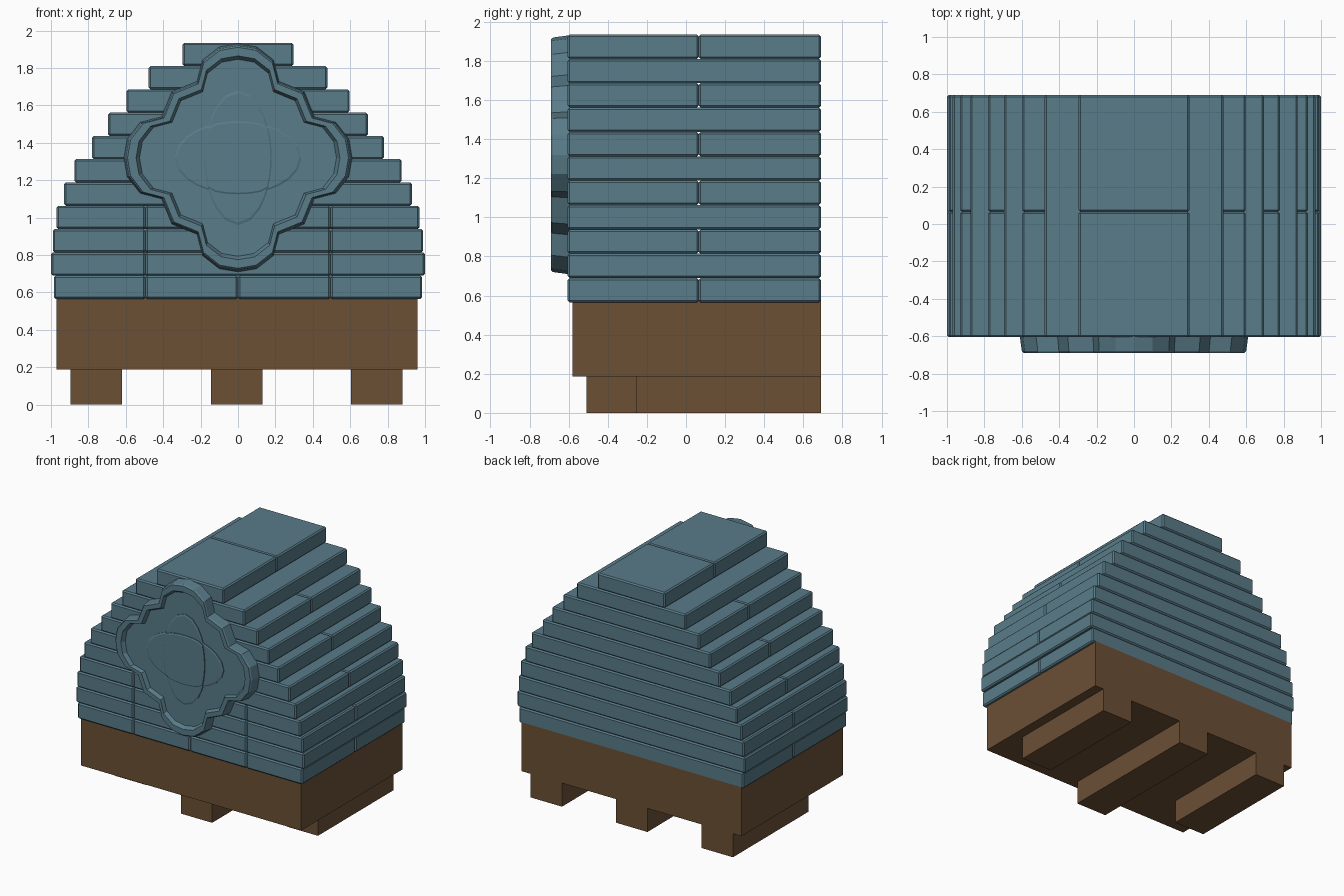
import bpy, bmesh, math

if "Cube" in bpy.data.objects:
    bpy.data.objects.remove(bpy.data.objects["Cube"])


def material(name, rgb):
    m = bpy.data.materials.new(name)
    m.diffuse_color = (*rgb, 1)
    m.use_nodes = True
    m.node_tree.nodes["Principled BSDF"].inputs["Base Color"].default_value = m.diffuse_color
    return m


SLATE = material("slate_blue", (0.10, 0.20, 0.25))
WOOD = material("wood", (0.15, 0.08, 0.036))


def finish(bm, name, mat):
    bmesh.ops.recalc_face_normals(bm, faces=bm.faces)
    me = bpy.data.meshes.new(name)
    bm.to_mesh(me)
    bm.free()
    ob = bpy.data.objects.new(name, me)
    bpy.context.collection.objects.link(ob)
    me.materials.append(mat)
    return ob


def box(name, x0, x1, y0, y1, z0, z1, mat, bevel=0.0):
    bm = bmesh.new()
    bmesh.ops.create_cube(bm, size=1)
    for v in bm.verts:
        v.co = ((x0 + x1) / 2 + v.co.x * (x1 - x0),
                (y0 + y1) / 2 + v.co.y * (y1 - y0),
                (z0 + z1) / 2 + v.co.z * (z1 - z0))
    if bevel:
        bmesh.ops.bevel(bm, geom=bm.edges[:], offset=bevel, segments=1,
                        affect='EDGES', profile=0.5)
    return finish(bm, name, mat)


def stacked(name, rings, mat):
    """Bridge (outline, y) rings of equal length, closing both ends."""
    bm = bmesh.new()
    loops = [[bm.verts.new((x, y, CZ + z)) for x, z in pts] for pts, y in rings]
    for a, b in zip(loops, loops[1:]):
        for i in range(len(a)):
            j = (i + 1) % len(a)
            bm.faces.new((a[i], a[j], b[j], b[i]))
    bm.faces.new(loops[0])
    bm.faces.new(loops[-1])
    return finish(bm, name, mat)


# Wooden base and three runners, the middle one longer at the front
box("base", -0.97, 0.96, -0.58, 0.69, 0.187, 0.575, WOOD)
for n, x, y in (("left", -0.895, -0.255), ("middle", -0.145, -0.51), ("right", 0.605, -0.255)):
    box(n + "_runner", x, x + 0.275, y, 0.69, 0, 0.187, WOOD)

# Stepped courses of bricks
HALF = [0.985, 1.0, 0.99, 0.97, 0.93, 0.875, 0.78, 0.695, 0.597, 0.478, 0.296]
Z0, Z1, YF, YB, YS = 0.565, 1.935, -0.605, 0.69, 0.065
H = (Z1 - Z0) / len(HALF)
BV = 0.01
for i, w in enumerate(HALF):
    z0, z1 = Z0 + i * H, Z0 + (i + 1) * H
    split = i % 2 == 0
    front_end = YS if split else YB
    cuts = [-w, w]
    if i < 4:
        cuts = [-w, -0.495, 0.495, w]
    if i == 0:
        cuts.insert(2, 0)
    for k, (a, b) in enumerate(zip(cuts, cuts[1:])):
        box(f"course_{i + 1}_brick_{k + 1}", a, b, YF, front_end, z0, z1, SLATE, BV)
    if split:
        box(f"course_{i + 1}_back_brick", -w, w, YS, YB, z0, z1, SLATE, BV)
    elif len(cuts) > 2:
        # plain back face behind the front joints
        box(f"course_{i + 1}_back_fill", -0.7, 0.7, 0, YB, z0, z1, SLATE, BV)

# Four-lobed front emblem with raised rim
CZ = 1.32
QUARTER = [(0, .612), (.1, .595), (.19, .525), (.22, .41), (.355, .355),
           (.41, .22), (.525, .19), (.595, .1)]
outline = []
pts = QUARTER
for _ in range(4):
    outline += pts
    pts = [(z, -x) for x, z in pts]


def scaled(s):
    return [(x * s, z * s) for x, z in outline]


stacked("emblem", [(scaled(1.0), -0.59), (scaled(0.98), -0.68), (scaled(0.965), -0.69),
                   (scaled(0.89), -0.69), (scaled(0.86), -0.66)], SLATE)


# Crossed oval petals inside the rim, with a raised centre
def radius(t, a, b):
    return 1 / math.hypot(math.cos(t) / a, math.sin(t) / b)


def polar(fn, s=1.0, n=32):
    return [(s * fn(2 * math.pi * k / n) * math.cos(2 * math.pi * k / n),
             s * fn(2 * math.pi * k / n) * math.sin(2 * math.pi * k / n)) for k in range(n)]


wide = lambda t: radius(t, 0.34, 0.195)
tall = lambda t: radius(t, 0.18, 0.36)
both = lambda t: min(wide(t), tall(t))
for name, fn, y in (("wide_petal", wide, -0.67), ("tall_petal", tall, -0.671),
                    ("petal_centre", both, -0.682)):
    stacked(name, [(polar(fn), -0.65), (polar(fn), y + 0.004), (polar(fn, 0.96), y)], SLATE)
